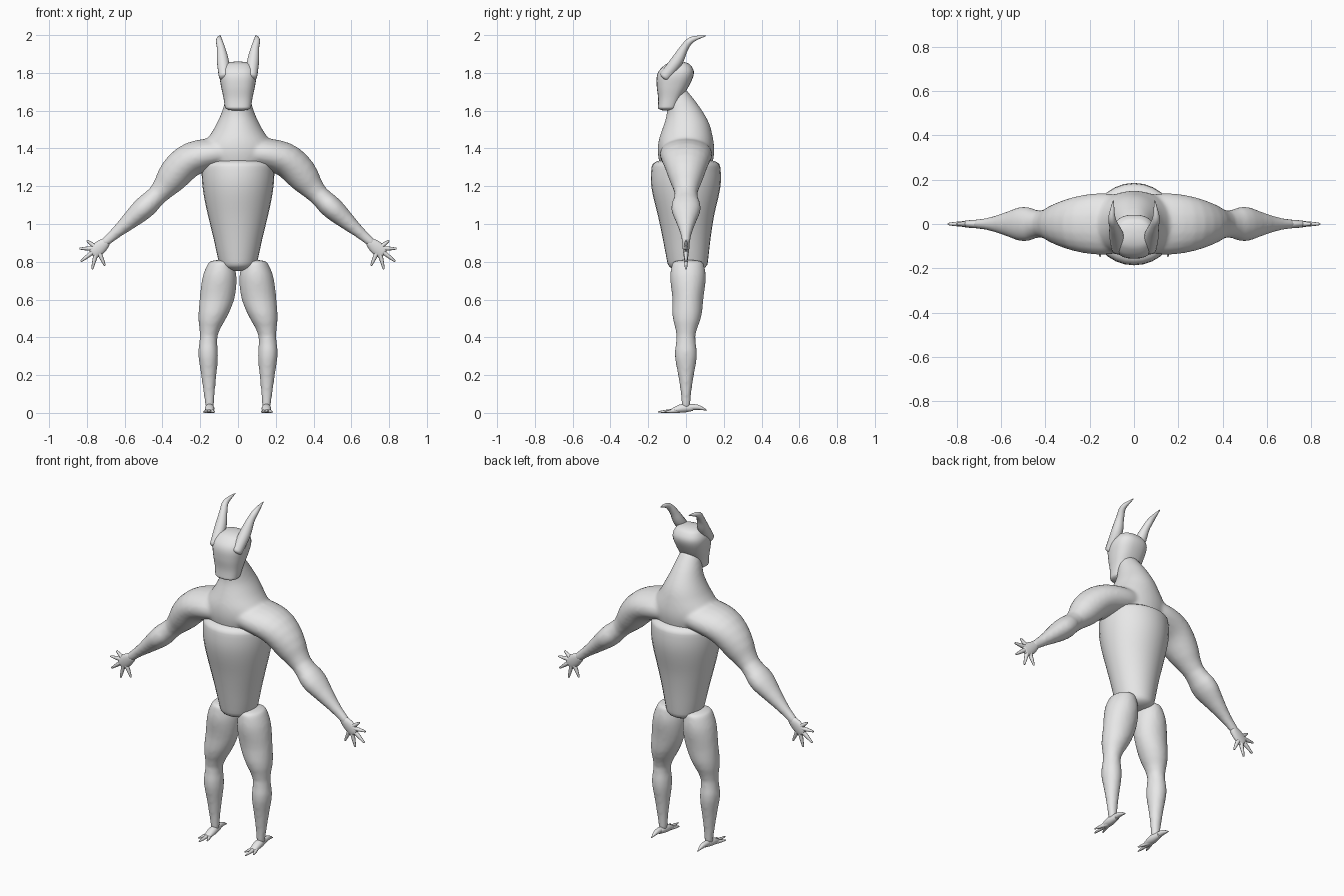
import bpy, bmesh, math
from mathutils import Vector

cube = bpy.data.objects.get("Cube")
if cube:
    bpy.data.objects.remove(cube)

grey = bpy.data.materials.new("light grey")
grey.use_nodes = True
grey.diffuse_color = (0.8, 0.8, 0.8, 1)
grey.node_tree.nodes["Principled BSDF"].inputs["Base Color"].default_value = grey.diffuse_color

X, Y, Z = Vector((1, 0, 0)), Vector((0, 1, 0)), Vector((0, 0, 1))


def sample(values, t):
    """Smooth curve through evenly spaced values, read at t from 0 to 1."""
    last = len(values) - 1
    i = min(int(t * last), last - 1)
    u = t * last - i
    before, a, b, after = values[max(i - 1, 0)], values[i], values[i + 1], values[min(i + 2, last)]
    leave, arrive = (b - before) * 0.5, (after - a) * 0.5
    ease = u * u * (3 - 2 * u)
    return a + (b - a) * ease + leave * (u * (1 - u) ** 2) - arrive * (u * u * (1 - u))


def power(value, exponent):
    return math.copysign(abs(value) ** exponent, value)


def loft(bm, path, widths, depths=None, across=Y, level=False, rounding=0.1,
         sides=20, rings=32, boxy=1.0, mirror=False):
    """Skin ellipses along a path; depths lie along the across axis."""
    path = [Vector(p) for p in path]
    depths = depths or widths
    steps = [(1 - math.cos(math.pi * i / rings)) / 2 for i in range(rings + 1)]
    centres = [sample(path, t) for t in steps]
    for flip in ((1, -1) if mirror else (1,)):
        loops = []
        for i, (t, centre) in enumerate(zip(steps, centres)):
            along = Z if level else (centres[min(i + 1, rings)] - centres[max(i - 1, 0)]).normalized()
            side = across.cross(along).normalized()
            front = along.cross(side)
            # Rounded ends
            end = max(0, (abs(2 * t - 1) - 1 + rounding) / rounding)
            shrink = math.sqrt(max(0.001, 1 - end * end))
            width, depth = sample(widths, t) * shrink, sample(depths, t) * shrink
            loop = []
            for k in range(sides):
                angle = math.tau * k / sides
                v = (centre + side * width * power(math.cos(angle), boxy)
                     + front * depth * power(math.sin(angle), boxy))
                loop.append(bm.verts.new((v.x * flip, v.y, v.z)))
            loops.append(loop)
        for low, high in zip(loops, loops[1:]):
            for k in range(sides):
                bm.faces.new((low[k - 1], low[k], high[k], high[k - 1]))
        bm.faces.new(loops[0])
        bm.faces.new(loops[-1])


def finish(bm, name, fuse=False):
    bmesh.ops.recalc_face_normals(bm, faces=bm.faces)
    mesh = bpy.data.meshes.new(name)
    bm.to_mesh(mesh)
    bm.free()
    mesh.materials.append(grey)
    obj = bpy.data.objects.new(name, mesh)
    bpy.context.collection.objects.link(obj)
    bpy.ops.object.select_all(action='DESELECT')
    obj.select_set(True)
    bpy.context.view_layer.objects.active = obj
    bpy.ops.object.shade_smooth_by_angle(angle=math.radians(50))
    if fuse:  # melt overlapping limbs into one skin
        skin = obj.modifiers.new("fuse", 'REMESH')
        skin.mode = 'VOXEL'
        skin.voxel_size = 0.01
        skin.use_smooth_shade = True
        soften = obj.modifiers.new("soften", 'SMOOTH')
        soften.factor = 0.5
        soften.iterations = 8


# Torso: tapered barrel with a domed top
bm = bmesh.new()
loft(bm, [(0, 0.01, 0.75), (0, 0, 1.05), (0, 0, 1.35)],
     widths=[0.09, 0.12, 0.16, 0.19, 0.19], depths=[0.1, 0.12, 0.15, 0.185, 0.175],
     level=True, rounding=0.2, sides=28)
finish(bm, "torso")

# Chest and neck, fused with the arms
bm = bmesh.new()
loft(bm, [(0, 0, 1.28), (0, 0, 1.43), (0, 0, 1.57), (0, -0.055, 1.72)],
     widths=[0.14, 0.19, 0.13, 0.08, 0.05], depths=[0.13, 0.15, 0.13, 0.09, 0.05],
     level=True, sides=32)
wrist = (0.72, 0, 0.89)
loft(bm, [(0.06, 0, 1.38), (0.26, 0, 1.335), (0.42, 0, 1.16), (0.57, 0, 1.02), wrist],
     widths=[0.08, 0.085, 0.09, 0.085, 0.055, 0.06, 0.047, 0.03, 0.025],
     depths=[0.13, 0.14, 0.125, 0.095, 0.06, 0.08, 0.056, 0.03, 0.02],
     rounding=0.05, mirror=True)
finish(bm, "chest_neck_and_arms", fuse=True)

# Hands: flat palm with a fan of fingers
bm = bmesh.new()
loft(bm, [(0.69, 0, 0.91), (0.775, 0, 0.84)], widths=[0.022, 0.036, 0.032],
     depths=[0.02, 0.018, 0.012], rounding=0.3, rings=14, mirror=True)
palm = Vector((0.745, 0, 0.87))
for finger in range(5):
    angle = math.radians(38 * (1 - finger))
    reach = 0.07 + 0.045 * math.sin(0.6 * finger)
    tip = palm + reach * Vector((math.cos(angle), 0, math.sin(angle)))
    loft(bm, [palm, tip], widths=[0.015, 0.011, 0.005], sides=8, rings=10, mirror=True)
finish(bm, "hands")

# Legs, fused at the hips
bm = bmesh.new()
loft(bm, [(0.09, 0.01, 0.81), (0.11, 0.01, 0.61), (0.155, 0, 0.41), (0.155, 0, 0.21), (0.15, 0, 0.02)],
     widths=[0.06, 0.09, 0.093, 0.077, 0.047, 0.053, 0.042, 0.03, 0.022],
     depths=[0.08, 0.095, 0.083, 0.077, 0.05, 0.06, 0.044, 0.028, 0.022],
     level=True, rounding=0.06, mirror=True)
finish(bm, "legs", fuse=True)

# Clawed feet: instep, three front toes and a rear spur
bm = bmesh.new()
loft(bm, [(0.15, 0.04, 0.025), (0.15, -0.02, 0.024), (0.15, -0.08, 0.01)],
     widths=[0.014, 0.023, 0.009], depths=[0.014, 0.025, 0.02],
     across=X, rings=14, mirror=True)
for toe in (-1, 0, 1):
    tip = (0.153 + 0.03 * toe, -0.15 + 0.035 * abs(toe), 0.005)
    loft(bm, [(0.152, -0.03, 0.013), tip], widths=[0.013, 0.01, 0.003],
         across=X, sides=8, rings=10, mirror=True)
loft(bm, [(0.152, 0, 0.028), (0.152, 0.06, 0.03), (0.152, 0.11, 0.014)],
     widths=[0.018, 0.014, 0.002], across=X, sides=8, rings=10, mirror=True)
finish(bm, "feet")

# Head: blocky muzzle rising to a wide brow and rounded skull
bm = bmesh.new()
loft(bm, [(0, -0.1, 1.6), (0, -0.07, 1.73), (0, -0.04, 1.86)],
     widths=[0.067, 0.075, 0.09, 0.097, 0.065], depths=[0.05, 0.06, 0.085, 0.095, 0.05],
     level=True, rounding=0.2, sides=28, boxy=0.8)
finish(bm, "head")

# Horns: S-curved, sweeping back to a point
bm = bmesh.new()
loft(bm, [(0.07, -0.12, 1.77), (0.08, -0.05, 1.86), (0.09, -0.01, 1.93), (0.1, 0.03, 1.975),
          (0.093, 0.108, 1.998)],
     widths=[0.03, 0.032, 0.022, 0.016, 0.002], across=X, sides=14, mirror=True)
finish(bm, "horns")
